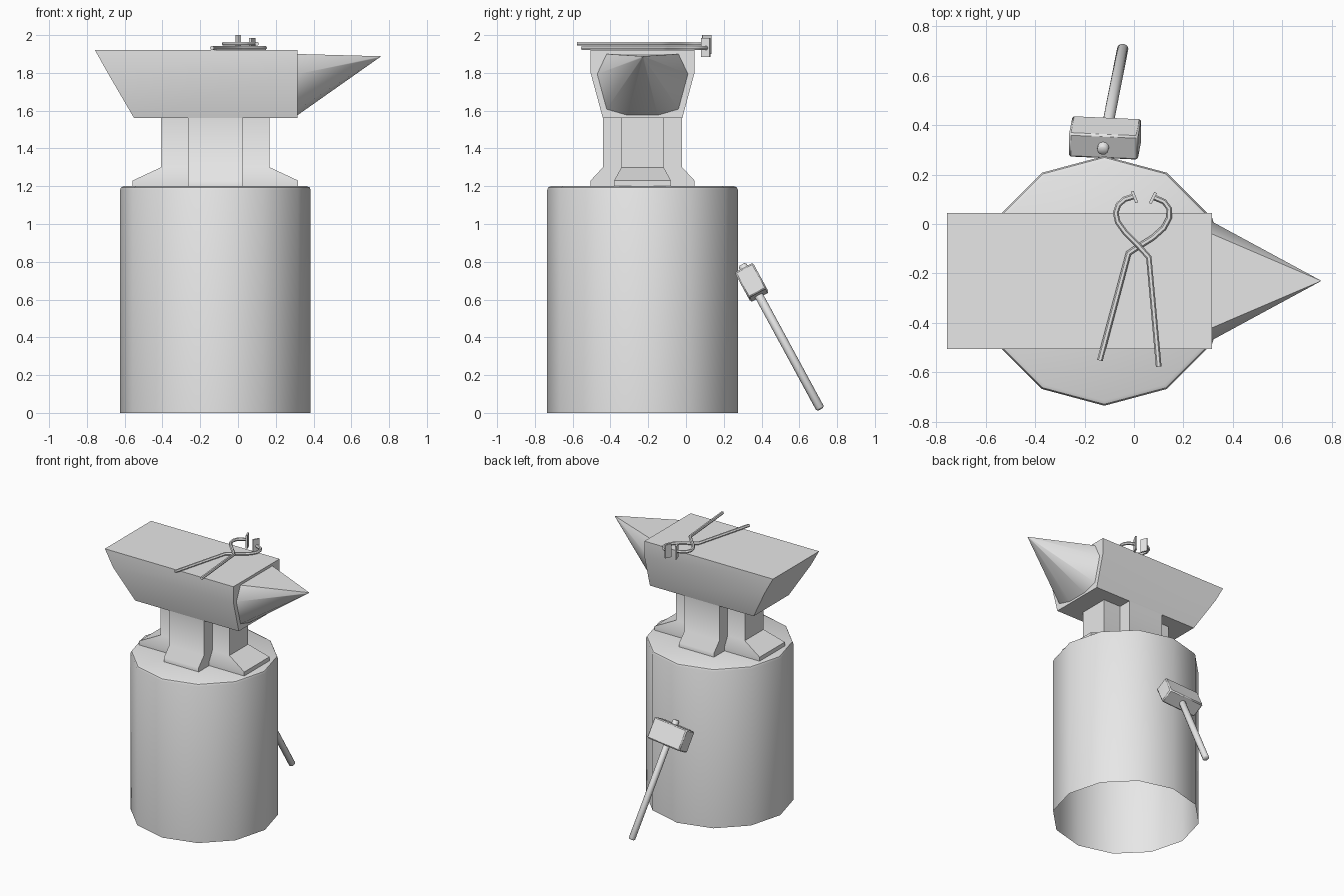
import bpy, bmesh, math
from mathutils import Vector, Matrix

cube = bpy.data.objects.get("Cube")
if cube:
    bpy.data.objects.remove(cube, do_unlink=True)

CX, CY = -0.12, -0.23  # vertical axis of stump and neck

grey = bpy.data.materials.new("plain_grey")
grey.use_nodes = True
grey.diffuse_color = (0.8, 0.8, 0.8, 1)
grey.node_tree.nodes["Principled BSDF"].inputs["Base Color"].default_value = (0.8, 0.8, 0.8, 1)


def select(ob):
    bpy.ops.object.select_all(action='DESELECT')
    ob.select_set(True)
    bpy.context.view_layer.objects.active = ob


def finish(name, bm, angle=40):
    bmesh.ops.recalc_face_normals(bm, faces=bm.faces)
    mesh = bpy.data.meshes.new(name)
    bm.to_mesh(mesh)
    bm.free()
    ob = bpy.data.objects.new(name, mesh)
    bpy.context.collection.objects.link(ob)
    mesh.materials.append(grey)
    select(ob)
    bpy.ops.object.shade_smooth_by_angle(angle=math.radians(angle))
    return ob


def loft(name, rings, angle=40, cap_start=True):
    """Skin a list of equally sized point rings."""
    bm = bmesh.new()
    loops = [[bm.verts.new(p) for p in ring] for ring in rings]
    n = len(loops[0])
    for a, b in zip(loops, loops[1:]):
        for i in range(n):
            j = (i + 1) % n
            bm.faces.new((a[i], a[j], b[j], b[i]))
    if cap_start:
        bm.faces.new(loops[0][::-1])
    bm.faces.new(loops[-1])
    return finish(name, bm, angle)


def rect(z, x0, x1, hy):
    return [(x0, CY - hy, z), (x1, CY - hy, z), (x1, CY + hy, z), (x0, CY + hy, z)]


def box(name, size, matrix, bevel=0):
    bm = bmesh.new()
    bmesh.ops.create_cube(bm, size=1, matrix=Matrix.Diagonal((*size, 1)))
    if bevel:
        bmesh.ops.bevel(bm, geom=bm.edges[:], offset=bevel, segments=1, affect='EDGES')
    bm.transform(matrix)
    return finish(name, bm)


# Stump: twelve sided, open underneath, softened top rim
def circle(r, z):
    return [(CX + r * math.cos(i * math.pi / 6), CY + r * math.sin(i * math.pi / 6), z)
            for i in range(12)]


loft("stump", [circle(0.505, 0), circle(0.505, 1.18), circle(0.499, 1.194), circle(0.485, 1.2)],
     cap_start=False)

# Anvil body with slanted heel
loft("anvil_body", [rect(1.56, -0.55, 0.315, 0.21), rect(1.8, -0.69, 0.315, 0.275),
                    rect(1.92, -0.757, 0.315, 0.275)])

# Neck: two crossing arms that flare into feet; rows are (height, half x, half y)
arms = {
    "neck_long_arm": [(1.195, 0.438, 0.15), (1.23, 0.438, 0.15), (1.3, 0.288, 0.112), (1.57, 0.288, 0.112)],
    "neck_cross_arm": [(1.195, 0.145, 0.275), (1.23, 0.145, 0.275), (1.3, 0.145, 0.21), (1.57, 0.145, 0.21)],
}
for name, rows in arms.items():
    loft(name, [rect(z, CX - hx, CX + hx, hy) for z, hx, hy in rows], angle=50)

# Horn: mirrored half outline tapering to the tip
half = [(0.08, 1.576), (0.19, 1.608), (0.24, 1.794), (0.19, 1.9)]
outline = half + [(-y, z) for y, z in reversed(half)]
base = [Vector((0.315, CY + y, z)) for y, z in outline]
tip = Vector((0.758, CY, 1.888))
loft("horn", [[p.lerp(tip, t) for p in base] for t in (0, 0.96, 0.99)], angle=50)

# Hammer leaning on the back of the stump
top, end = Vector((-0.127, 0.297, 0.785)), Vector((-0.045, 0.712, 0.02))
down = (end - top).normalized()
side = (Vector((1, 0, 0)) - down * down.x).normalized()
frame = Matrix((side, down.cross(side), down)).transposed().to_4x4()

bm = bmesh.new()
bmesh.ops.create_cone(bm, cap_ends=True, segments=12, radius1=0.023, radius2=0.023,
                      depth=(end - top).length)
rims = [e for e in bm.edges if abs(e.verts[0].co.z - e.verts[1].co.z) < 0.001]
bmesh.ops.bevel(bm, geom=rims, offset=0.007, segments=1, affect='EDGES')
bm.transform(Matrix.Translation((top + end) / 2) @ frame)
finish("hammer_handle", bm, 50)

box("hammer_head", (0.28, 0.11, 0.155),
    Matrix.Translation(top + down * 0.108) @ frame, bevel=0.008)


# Tongs lying on the anvil
def rod(name, points, z):
    curve = bpy.data.curves.new(name, 'CURVE')
    curve.dimensions = '3D'
    curve.bevel_depth = 0.0115
    curve.bevel_resolution = 1
    curve.use_fill_caps = True
    spline = curve.splines.new('POLY')
    spline.points.add(len(points) - 1)
    for p, (x, y) in zip(spline.points, points):
        p.co = (x, y, z, 1)
    curve.materials.append(grey)
    ob = bpy.data.objects.new(name, curve)
    bpy.context.collection.objects.link(ob)
    select(ob)
    bpy.ops.object.convert(target='MESH')
    bpy.ops.object.shade_smooth_by_angle(angle=math.radians(40))


rod("tongs_lower_arm", [(-0.138, -0.552), (-0.022, -0.118), (0.02, -0.09), (0.075, -0.056),
                        (0.12, -0.016), (0.142, 0.025), (0.142, 0.062), (0.122, 0.09),
                        (0.08, 0.108)], 1.932)
rod("tongs_upper_arm", [(0.1, -0.577), (0.06, -0.135), (0.018, -0.088), (-0.035, -0.035),
                        (-0.066, 0.008), (-0.074, 0.045), (-0.063, 0.078), (-0.038, 0.1),
                        (0, 0.112)], 1.954)
for name, spot, turn in (("tongs_lower_jaw", (0.076, 0.105, 1.934), -0.46),
                         ("tongs_upper_jaw", (0.002, 0.109, 1.95), 0.38)):
    box(name, (0.012, 0.05, 0.1), Matrix.Translation(spot) @ Matrix.Rotation(turn, 4, 'Z'))
